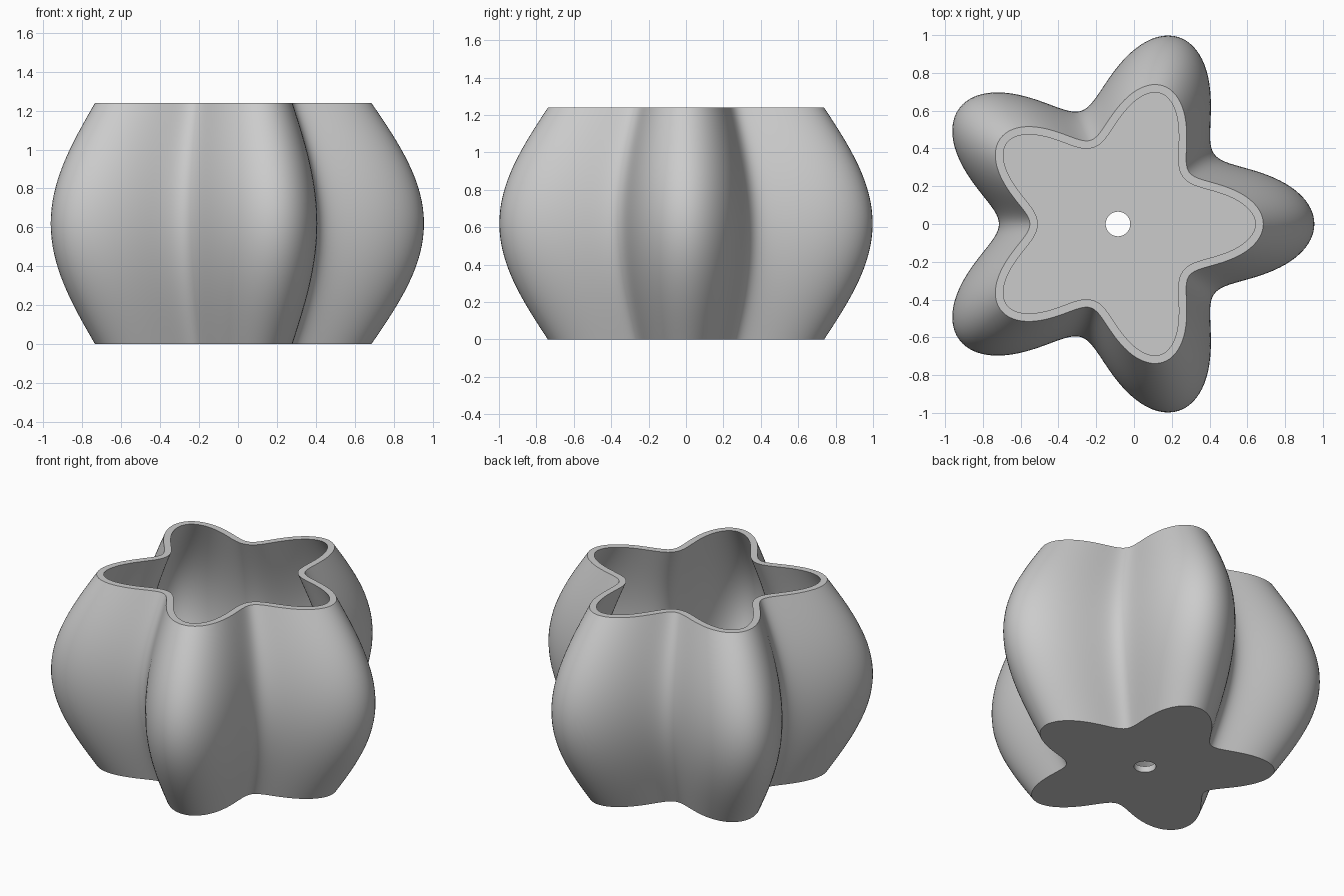
import bpy, bmesh
from math import sin, cos, pi, tau, hypot, radians

cube = bpy.data.objects.get("Cube")
if cube:
    bpy.data.objects.remove(cube, do_unlink=True)

SEGMENTS, LEVELS = 240, 32
HEIGHT, WALL, FLOOR, HOLE = 1.24, 0.042, 0.04, 0.065
CENTRE_X = -0.085
ANGLES = [tau * i / SEGMENTS for i in range(SEGMENTS)]


def star_ring(z, inset=0.0):
    """Five-lobed outline at height z, moved inwards along its normal."""
    swell = 0.74 + 0.26 * sin(pi * z / HEIGHT)
    ring = []
    for a in ANGLES:
        r = swell * (0.835 + 0.205 * cos(5 * a))
        dr = swell * -0.205 * 5 * sin(5 * a)
        tx, ty = dr * cos(a) - r * sin(a), dr * sin(a) + r * cos(a)
        length = hypot(tx, ty)
        ring.append((CENTRE_X + r * cos(a) - inset * ty / length,
                     r * sin(a) + inset * tx / length, z))
    return ring


def hole_ring(z):
    return [(CENTRE_X + HOLE * cos(a), HOLE * sin(a), z) for a in ANGLES]


# Section path: drain hole, underside, outer wall, rim, inner wall, floor
rings = [hole_ring(0)]
rings += [star_ring(HEIGHT * k / LEVELS) for k in range(LEVELS + 1)]
rings += [star_ring(HEIGHT - (HEIGHT - FLOOR) * k / LEVELS, WALL)
          for k in range(LEVELS + 1)]
rings.append(hole_ring(FLOOR))

bm = bmesh.new()
loops = [[bm.verts.new(p) for p in ring] for ring in rings]
for lower, upper in zip(loops, loops[1:] + loops[:1]):
    for i in range(SEGMENTS):
        j = (i + 1) % SEGMENTS
        bm.faces.new((lower[i], lower[j], upper[j], upper[i]))
mesh = bpy.data.meshes.new("planter_pot")
bm.to_mesh(mesh)
bm.free()
pot = bpy.data.objects.new("planter_pot", mesh)
bpy.context.collection.objects.link(pot)

# Plain grey material
grey = bpy.data.materials.new("light grey")
grey.use_nodes = True
colour = (0.6, 0.6, 0.6, 1)
grey.diffuse_color = colour
grey.node_tree.nodes["Principled BSDF"].inputs["Base Color"].default_value = colour
mesh.materials.append(grey)

# Smooth walls with crisp rim and base edges
bpy.ops.object.select_all(action="DESELECT")
pot.select_set(True)
bpy.context.view_layer.objects.active = pot
bpy.ops.object.shade_smooth_by_angle(angle=radians(30))
